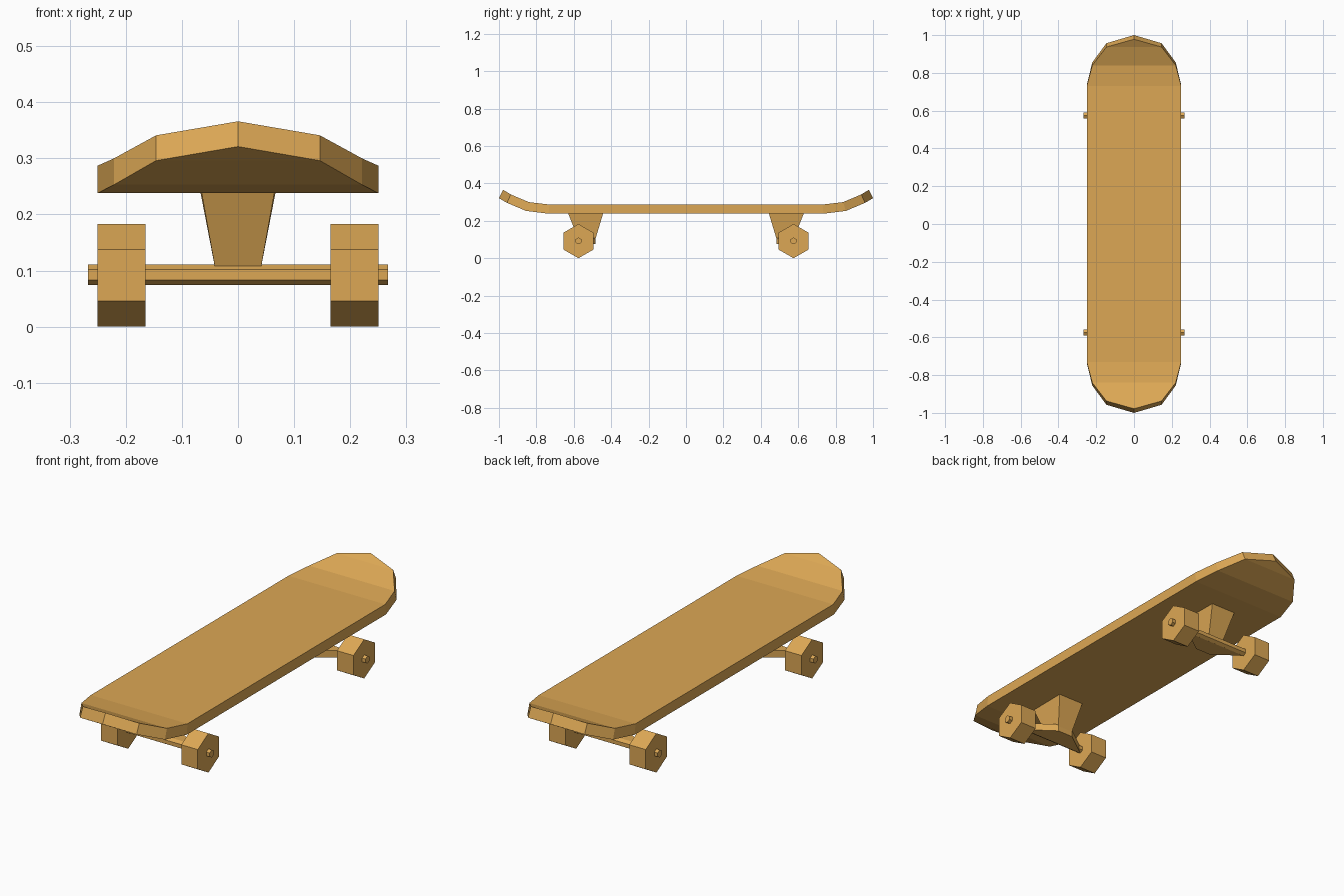
import bpy
from math import pi

if "Cube" in bpy.data.objects:
    bpy.data.objects.remove(bpy.data.objects["Cube"])

mat = bpy.data.materials.new("warm_wood")
mat.diffuse_color = (0.72, 0.39, 0.09, 1)
mat.use_nodes = True
mat.node_tree.nodes["Principled BSDF"].inputs["Base Color"].default_value = mat.diffuse_color


def make(name, verts, faces):
    mesh = bpy.data.meshes.new(name)
    mesh.from_pydata(verts, [], faces)
    mesh.materials.append(mat)
    obj = bpy.data.objects.new(name, mesh)
    bpy.context.collection.objects.link(obj)
    return obj


def loft(name, low, high):
    """Solid between two counter-clockwise loops of equal length."""
    n = len(low)
    sides = [(i, (i + 1) % n, n + (i + 1) % n, n + i) for i in range(n)]
    return make(name, low + high,
                [tuple(reversed(range(n))), tuple(range(n, 2 * n))] + sides)


def hex_rod(name, radius, length, x, y, z):
    """Six-sided cylinder along x with a corner pointing up."""
    bpy.ops.mesh.primitive_cylinder_add(vertices=6, radius=radius, depth=length,
                                        location=(x, y, z), rotation=(0, pi / 2, 0))
    obj = bpy.context.object
    obj.name = name
    # put a corner straight up whatever the primitive's start angle
    tops = max((obj.data.vertices[i].co.x for i in range(12)), key=abs)
    if abs(tops) < radius * 0.95:
        for v in obj.data.vertices:
            v.co.x, v.co.y = v.co.y, -v.co.x
    obj.data.materials.append(mat)
    return obj


# Deck: cross-sections as half width, (y, z) on top, (y, z) underneath
half = [(0.25, 0.73, 0.287, 0.735, 0.238),
        (0.221, 0.84, 0.300, 0.855, 0.253),
        (0.146, 0.937, 0.341, 0.957, 0.296)]
rings = [(w, -yt, zt, -yb, zb) for w, yt, zt, yb, zb in reversed(half)] + half
verts, faces = [], []
for w, yt, zt, yb, zb in rings:
    verts += [(-w, yt, zt), (w, yt, zt), (w, yb, zb), (-w, yb, zb)]
for r in range(len(rings) - 1):
    for i in range(4):
        a, b = r * 4 + i, r * 4 + (i + 1) % 4
        faces.append((a, b, b + 4, a + 4))
# Pointed nose and tail
for s, base in ((-1, 0), (1, 4 * (len(rings) - 1))):
    t = len(verts)
    verts += [(0, s * 0.978, 0.366), (0, s * 1.0, 0.321)]
    tip = [(base, base + 1, t), (base + 1, base + 2, t + 1, t),
           (base + 2, base + 3, t + 1), (base + 3, base, t, t + 1)]
    faces += [f if s > 0 else f[::-1] for f in tip]
make("deck", verts, faces)

# Trucks and wheels at both ends
AXLE_Y, AXLE_Z = 0.575, 0.0915
for s, end in ((-1, "front"), (1, "back")):
    def loop(pts, z):
        out = [(x, s * y, z) for x, y in pts]
        return out if s > 0 else out[::-1]

    # Tapered mounting block under the deck
    loft(end + "_truck_block",
         loop([(-0.04, 0.485), (0.04, 0.485), (0.04, 0.575), (-0.04, 0.575)], 0.10),
         loop([(-0.067, 0.443), (0.067, 0.443), (0.065, 0.63), (-0.065, 0.63)], 0.24))
    # Flat hanger reaching from the block out to the axle
    plan = [(-0.04, 0.485), (0.04, 0.485), (0.165, 0.575), (-0.165, 0.575)]
    loft(end + "_hanger", loop(plan, 0.075), loop(plan, 0.109))
    hex_rod(end + "_axle", 0.018, 0.534, 0, s * AXLE_Y, AXLE_Z + 0.001)
    for x, side in ((-0.2075, "left"), (0.2075, "right")):
        hex_rod(f"{end}_{side}_wheel", 0.0915, 0.085, x, s * AXLE_Y, AXLE_Z)
